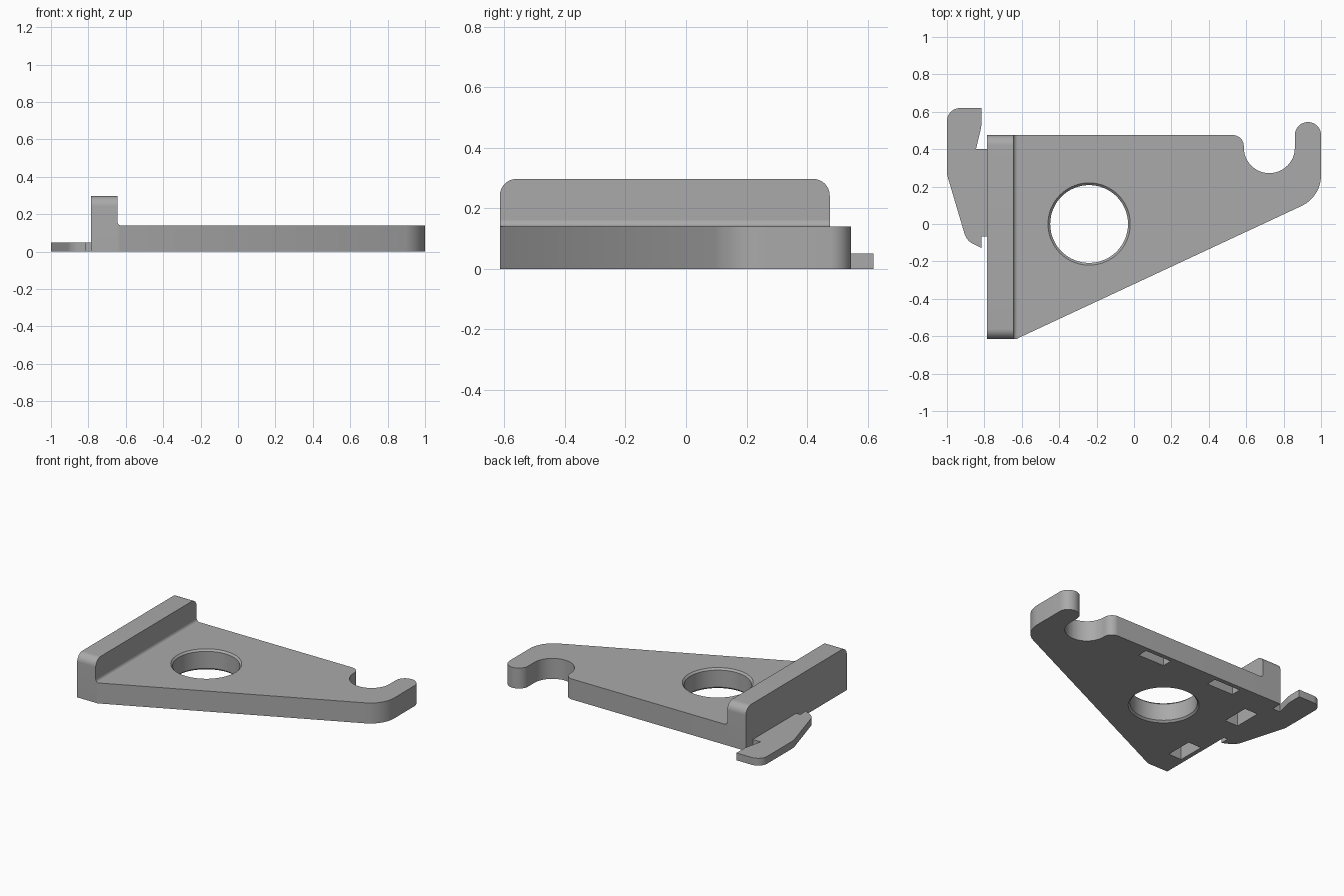
import bpy
import bmesh
import math
from mathutils import Vector

cube = bpy.data.objects.get("Cube")
if cube:
    bpy.data.objects.remove(cube)

grey = bpy.data.materials.new("plain grey")
grey.use_nodes = True
GREY = (0.4, 0.4, 0.4, 1)
grey.diffuse_color = GREY
grey.node_tree.nodes["Principled BSDF"].inputs["Base Color"].default_value = GREY


def rounded(corners, steps=12):
    """Outline from (x, y, fillet radius) corners."""
    out = []
    for i, (x, y, r) in enumerate(corners):
        p = Vector((x, y))
        if r == 0:
            out.append(p)
            continue
        a = (Vector(corners[i - 1][:2]) - p).normalized()
        b = (Vector(corners[(i + 1) % len(corners)][:2]) - p).normalized()
        half = a.angle(b) / 2
        centre = p + (a + b).normalized() * r / math.sin(half)
        start = p + a * r / math.tan(half) - centre
        end = p + b * r / math.tan(half) - centre
        turn = math.atan2(start.x * end.y - start.y * end.x, start.dot(end))
        for k in range(steps + 1):
            t = turn * k / steps
            c, s = math.cos(t), math.sin(t)
            out.append(centre + Vector((start.x * c - start.y * s,
                                        start.x * s + start.y * c)))
    return out


def prism(name, outline, low, high, place):
    """Extrude an outline between two levels; place maps (u, v, level) to space."""
    bm = bmesh.new()
    face = bm.faces.new([bm.verts.new(place(p[0], p[1], low)) for p in outline])
    top = bmesh.ops.extrude_face_region(bm, geom=[face])["geom"]
    shift = Vector(place(0, 0, high)) - Vector(place(0, 0, low))
    bmesh.ops.translate(bm, vec=shift,
                        verts=[g for g in top if isinstance(g, bmesh.types.BMVert)])
    return finish(name, bm)


def finish(name, bm):
    bmesh.ops.remove_doubles(bm, verts=bm.verts, dist=0.0001)
    bmesh.ops.recalc_face_normals(bm, faces=bm.faces)
    mesh = bpy.data.meshes.new(name)
    bm.to_mesh(mesh)
    bm.free()
    mesh.materials.append(grey)
    obj = bpy.data.objects.new(name, mesh)
    bpy.context.collection.objects.link(obj)
    return obj


def select(obj):
    bpy.ops.object.select_all(action='DESELECT')
    obj.select_set(True)
    bpy.context.view_layer.objects.active = obj


def cut(obj, cutter):
    cutter.hide_render = True
    mod = obj.modifiers.new("cut", 'BOOLEAN')
    mod.operation = 'DIFFERENCE'
    mod.solver = 'EXACT'
    mod.object = cutter
    select(obj)
    bpy.ops.object.modifier_apply(modifier=mod.name)
    bpy.data.objects.remove(cutter)


def flat(u, v, w):
    return (u, v, w)


def along_x(u, v, w):
    return (w, u, v)


def along_y(u, v, w):
    return (u, w, v)


def slot(x, y, w, d):
    box = [(x - w / 2, y - d / 2), (x + w / 2, y - d / 2),
           (x + w / 2, y + d / 2), (x - w / 2, y + d / 2)]
    return prism("slot_cutter", box, -0.05, 0.1, flat)


BACK, FRONT = 0.475, -0.615
WALL_OUT, WALL_IN = -0.785, -0.645
THICK = 0.14

# Triangular plate ending in an open hook
plate = prism("base_plate", rounded([
    (WALL_IN, FRONT, 0), (-0.63, FRONT, 0), (1, 0.145, 0.18),
    (1, 0.545, 0.0695), (0.86, 0.545, 0.0695),
    (0.86, 0.272, 0.136), (0.587, 0.272, 0.136),
    (0.587, BACK, 0.058), (WALL_IN, BACK, 0)]), 0, THICK, flat)

# Round hole with chamfered rims
bm = bmesh.new()
SIDES = 64
rings = []
for r, z in [(0.225, -0.005), (0.208, 0.012), (0.208, 0.128), (0.225, 0.145)]:
    rings.append([bm.verts.new((-0.24 + r * math.cos(math.tau * i / SIDES),
                                r * math.sin(math.tau * i / SIDES), z))
                  for i in range(SIDES)])
for lower, upper in zip(rings, rings[1:]):
    for i in range(SIDES):
        j = (i + 1) % SIDES
        bm.faces.new((lower[i], lower[j], upper[j], upper[i]))
bm.faces.new(rings[0])
bm.faces.new(rings[-1])
cut(plate, finish("hole_cutter", bm))

# Upright wall along one side
wall = prism("side_wall", rounded([
    (FRONT, 0, 0), (BACK, 0, 0), (BACK, 0.297, 0.055), (FRONT, 0.297, 0.055)]),
    WALL_OUT, WALL_IN, along_x)

# Blind pockets in the underside
for x in (0.176, -0.38):
    cut(plate, slot(x, 0.41, 0.2, 0.07))
for y in (0.193, -0.35):
    cut(wall, slot(-0.705, y, 0.1, 0.19))

# Small concave fillet where wall meets plate
R = 0.022
curve = [(WALL_IN + R - R * math.cos(t), THICK + R - R * math.sin(t))
         for t in (math.pi / 2 * k / 6 for k in range(7))]
fillet = prism("wall_fillet", [(WALL_IN, THICK)] + curve[::-1], FRONT, BACK, along_y)

# Thin latch tab outside the wall
latch = prism("latch_tab", rounded([
    (WALL_OUT, 0.4, 0), (-0.845, 0.4, 0), (-0.815, 0.525, 0.2),
    (-0.815, 0.62, 0), (-1, 0.62, 0.07), (-1, 0.265, 0.1),
    (-0.895, -0.09, 0.09), (-0.815, -0.128, 0),
    (-0.815, -0.068, 0), (WALL_OUT, -0.068, 0)]), 0, 0.05, flat)

for obj in (plate, wall, fillet, latch):
    select(obj)
    bpy.ops.object.shade_smooth_by_angle(angle=math.radians(30))
